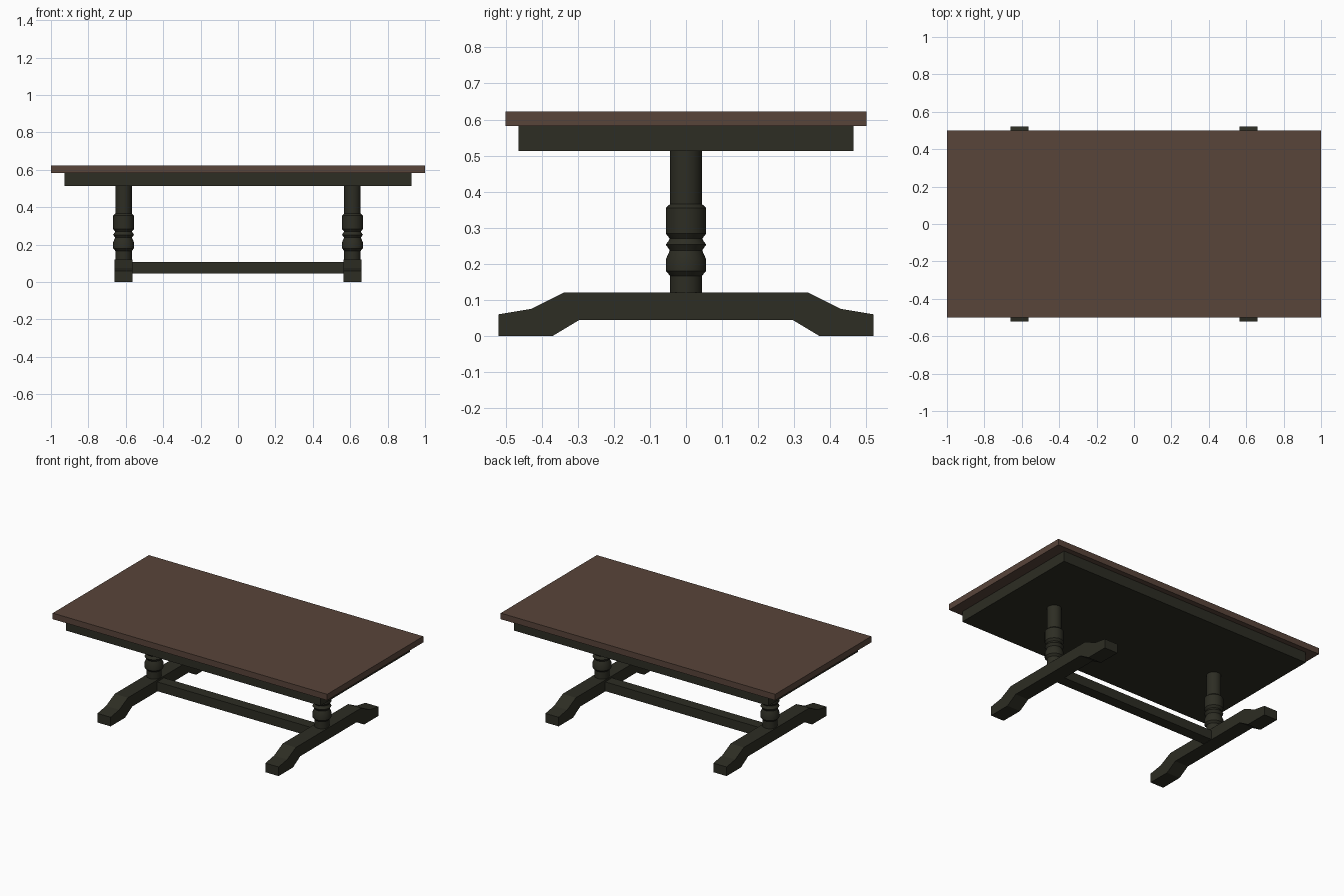
import bpy, bmesh, math

if "Cube" in bpy.data.objects:
    bpy.data.objects.remove(bpy.data.objects["Cube"])


def material(name, rgb):
    m = bpy.data.materials.new(name)
    m.diffuse_color = (*rgb, 1)
    m.use_nodes = True
    m.node_tree.nodes["Principled BSDF"].inputs["Base Color"].default_value = m.diffuse_color
    return m


brown = material("brown wood", (0.098, 0.058, 0.042))
dark = material("dark wood", (0.026, 0.026, 0.017))


def finish(name, bm, mat):
    bmesh.ops.recalc_face_normals(bm, faces=bm.faces)
    me = bpy.data.meshes.new(name)
    bm.to_mesh(me)
    bm.free()
    me.materials.append(mat)
    ob = bpy.data.objects.new(name, me)
    bpy.context.collection.objects.link(ob)
    return ob


def box(name, half_x, half_y, z0, z1, mat):
    bm = bmesh.new()
    bmesh.ops.create_cube(bm, size=1)
    for v in bm.verts:
        v.co = (v.co.x * 2 * half_x, v.co.y * 2 * half_y, z0 if v.co.z < 0 else z1)
    return finish(name, bm, mat)


def foot(name, x):
    # arched side profile (y, z), mirrored in y and extruded along x
    top = [(0.52, 0), (0.52, 0.06), (0.43, 0.075), (0.34, 0.12)]
    under = [(0.295, 0.045), (0.37, 0)]
    outline = (top + [(-y, z) for y, z in reversed(top)]
               + [(-y, z) for y, z in reversed(under)] + under)
    bm = bmesh.new()
    face = bm.faces.new([bm.verts.new((x - 0.048, y, z)) for y, z in outline])
    ext = bmesh.ops.extrude_face_region(bm, geom=[face])
    bmesh.ops.translate(bm, vec=(0.096, 0, 0),
                        verts=[g for g in ext["geom"] if isinstance(g, bmesh.types.BMVert)])
    if face.is_valid is False or len(bm.faces) < len(outline) + 2:
        bm.faces.new([v for v in bm.verts if v.co.x < x][:len(outline)])
    return finish(name, bm, dark)


def post(name, x, sides=32):
    # turned profile (radius, z)
    profile = [(0.044, 0.11), (0.044, 0.167), (0.056, 0.18), (0.056, 0.212),
               (0.045, 0.237), (0.048, 0.242), (0.056, 0.253), (0.048, 0.264),
               (0.045, 0.27), (0.056, 0.284), (0.056, 0.355), (0.044, 0.366), (0.044, 0.53)]
    bm = bmesh.new()
    rings = [[bm.verts.new((x + r * math.cos(2 * math.pi * i / sides),
                            r * math.sin(2 * math.pi * i / sides), z))
              for i in range(sides)] for r, z in profile]
    for a, b in zip(rings, rings[1:]):
        for i in range(sides):
            j = (i + 1) % sides
            bm.faces.new((a[i], a[j], b[j], b[i]))
    bm.faces.new(rings[0])
    bm.faces.new(rings[-1])
    ob = finish(name, bm, dark)
    bpy.ops.object.select_all(action='DESELECT')
    ob.select_set(True)
    bpy.context.view_layer.objects.active = ob
    bpy.ops.object.shade_smooth_by_angle(angle=math.radians(30))
    return ob


# top board and the solid frame below it
box("table_top", 1.0, 0.5, 0.582, 0.622, brown)
box("apron", 0.927, 0.465, 0.513, 0.582, dark)

# trestles at both ends, joined by a stretcher
for side, x in (("left", -0.612), ("right", 0.612)):
    foot(side + "_foot", x)
    post(side + "_post", x)
box("stretcher", 0.57, 0.035, 0.047, 0.108, dark)
